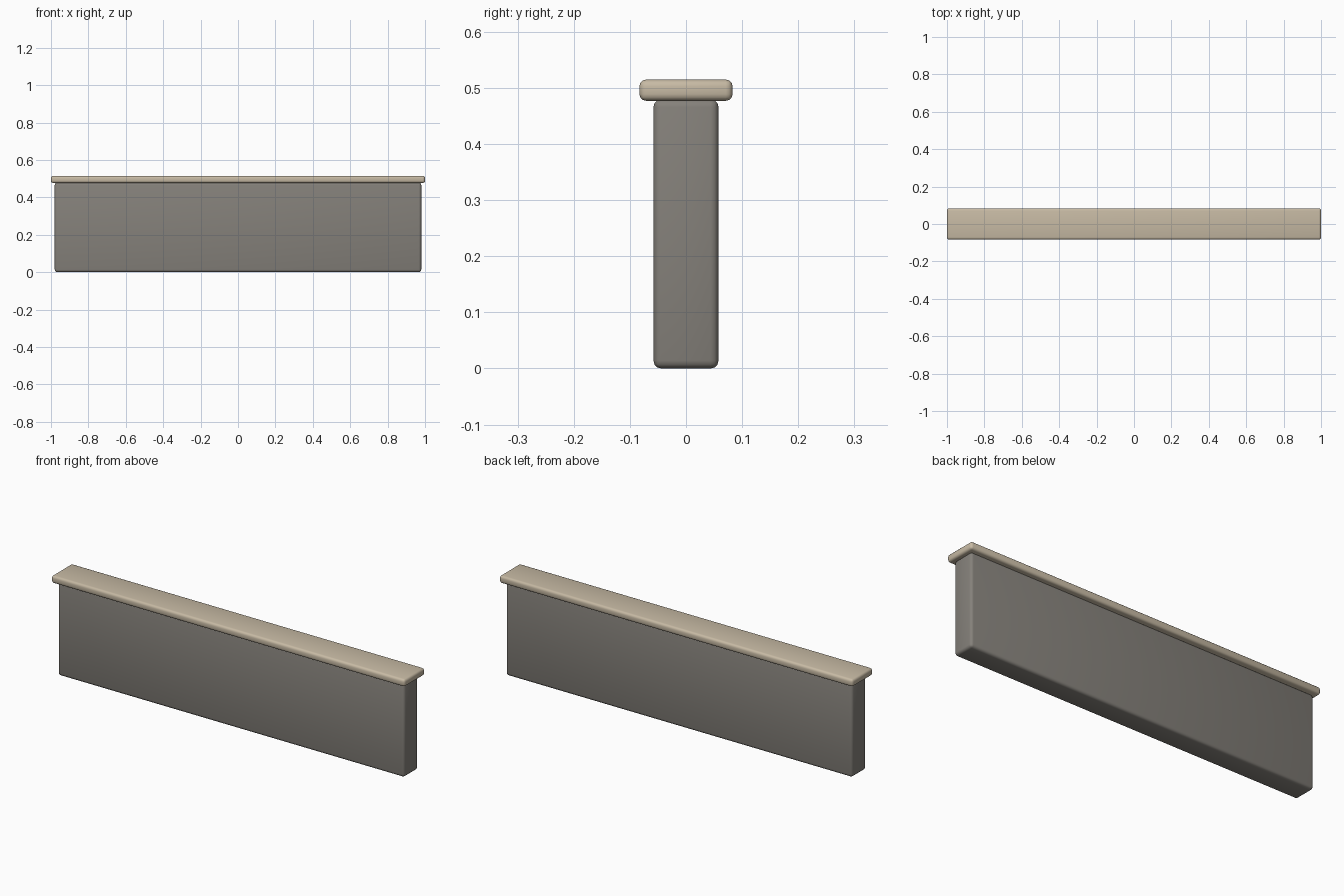
import bpy
import math

default = bpy.data.objects.get("Cube")
if default:
    bpy.data.objects.remove(default, do_unlink=True)


def make_material(name, rgb):
    mat = bpy.data.materials.new(name)
    mat.use_nodes = True
    colour = (*rgb, 1.0)
    mat.diffuse_color = colour
    for node in mat.node_tree.nodes:
        if node.type == 'BSDF_PRINCIPLED':
            node.inputs["Base Color"].default_value = colour
            node.inputs["Roughness"].default_value = 0.9
    return mat


def rounded_block(name, size, bottom, radius, mat):
    """Box centred on x and y, with softly rounded edges."""
    bpy.ops.mesh.primitive_cube_add(size=1, location=(0, 0, bottom + size[2] / 2))
    obj = bpy.context.object
    obj.name = name
    obj.scale = size
    bpy.ops.object.transform_apply(location=False, rotation=False, scale=True)
    bevel = obj.modifiers.new("rounded_edges", 'BEVEL')
    bevel.width = radius
    bevel.segments = 3
    bpy.ops.object.modifier_apply(modifier=bevel.name)
    bpy.ops.object.shade_smooth_by_angle(angle=math.radians(40))
    obj.data.materials.append(mat)
    return obj


stone = make_material("grey_stone", (0.235, 0.22, 0.197))
coping = make_material("pale_sandstone", (0.57, 0.49, 0.37))

# Wall body
rounded_block("wall_body", (1.96, 0.116, 0.48), 0.0, 0.014, stone)

# Overhanging cap along the top
rounded_block("wall_cap", (2.0, 0.166, 0.038), 0.477, 0.012, coping)
